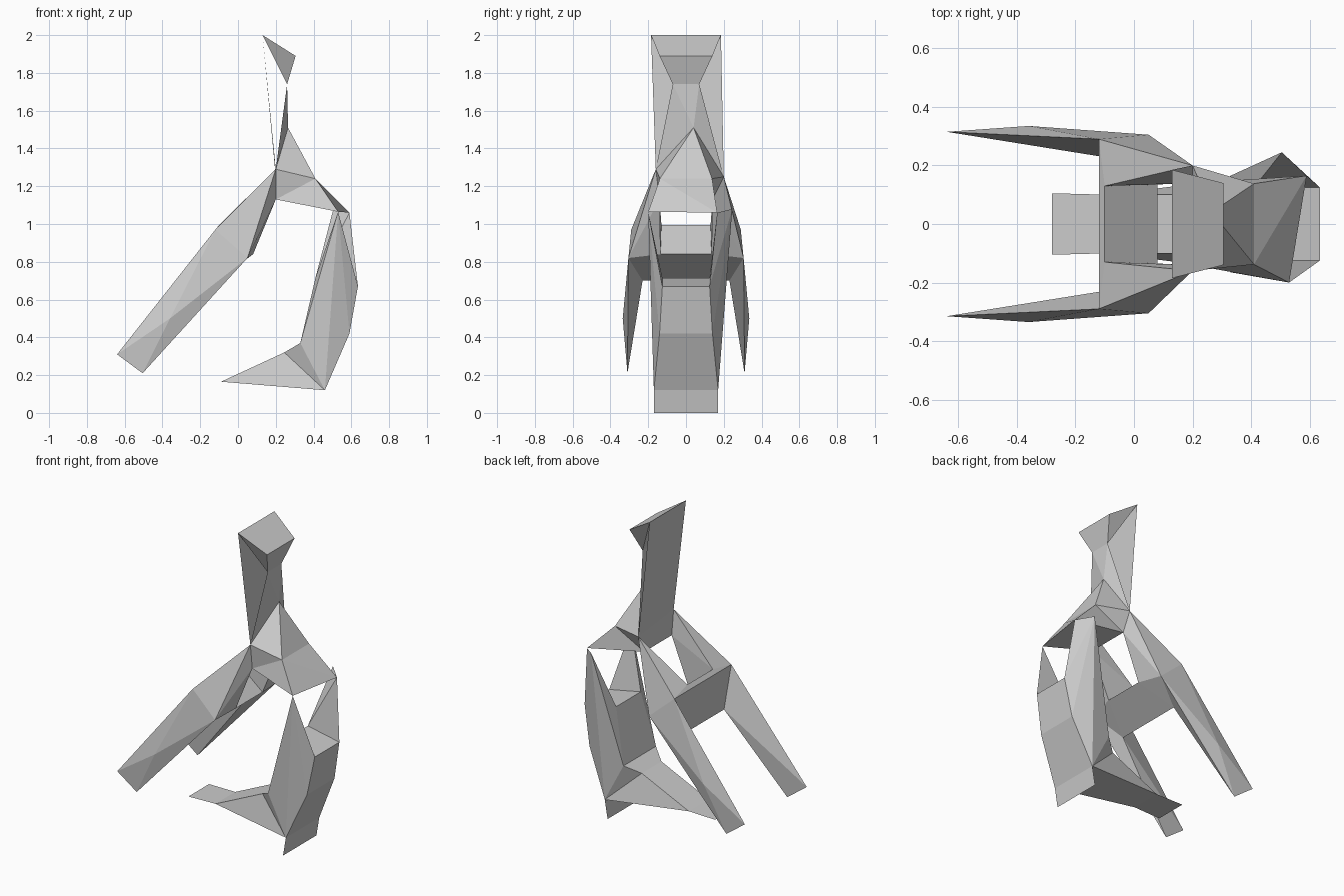
import bpy
import bmesh

cube = bpy.data.objects.get("Cube")
if cube:
    bpy.data.objects.remove(cube, do_unlink=True)

grey = bpy.data.materials.new("plain_grey")
grey.use_nodes = True
grey.diffuse_color = (0.6, 0.6, 0.6, 1)
grey.node_tree.nodes["Principled BSDF"].inputs["Base Color"].default_value = (0.6, 0.6, 0.6, 1)


def finish(name, bm):
    """Turn a bmesh into a flat shaded grey object."""
    bmesh.ops.recalc_face_normals(bm, faces=bm.faces)
    mesh = bpy.data.meshes.new(name)
    bm.to_mesh(mesh)
    bm.free()
    mesh.materials.append(grey)
    obj = bpy.data.objects.new(name, mesh)
    bpy.context.scene.collection.objects.link(obj)
    return obj


def hull(name, *points):
    """Solid faceted block wrapped around its corner points."""
    bm = bmesh.new()
    for p in points:
        bm.verts.new(p)
    result = bmesh.ops.convex_hull(bm, input=bm.verts)
    spare = [g for g in result["geom_interior"] if isinstance(g, bmesh.types.BMVert)]
    bmesh.ops.delete(bm, geom=spare, context="VERTS")
    return finish(name, bm)


def sheet(name, *faces):
    """Thin folded sheet made of polygons that share corners."""
    bm = bmesh.new()
    for face in faces:
        bm.faces.new([bm.verts.new(p) for p in face])
    bmesh.ops.remove_doubles(bm, verts=bm.verts, dist=0.0001)
    return finish(name, bm)


def pair(x, y, z):
    """The -y and +y corners of a symmetric feature."""
    return (x, -y, z), (x, y, z)


# Torso corners
shoulder = (0.2, -0.16, 1.29), (0.2, 0.2, 1.25)
belly = pair(0.2, 0.14, 1.13)
back = pair(0.41, 0.138, 1.24)
rump = (0.53, -0.2, 1.065), (0.59, 0.165, 1.06)
peak = (0.265, 0.04, 1.51)

# Head corners
crown = pair(0.13, 0.185, 2)
brow = pair(0.305, 0.14, 1.89)
throat = pair(0.26, 0.07, 1.74)

# Front leg corners
chest = pair(-0.1, 0.13, 0.995)
elbow = pair(0.08, 0.135, 0.84)
knee_front = pair(-0.12, 0.29, 0.97)
knee_back = pair(0.05, 0.305, 0.82)
knee_inner = pair(-0.11, 0.23, 0.7)
shin = pair(-0.36, 0.335, 0.5)
toe_front = pair(-0.64, 0.315, 0.31)
toe_back = pair(-0.505, 0.31, 0.21)

# Rear leg corners
hock = pair(0.635, 0.125, 0.67)
ledge = pair(0.41, 0.125, 0.715)
calf = pair(0.59, 0.14, 0.42)
heel = pair(0.46, 0.17, 0.12)
ankle = pair(0.33, 0.165, 0.37)
instep = pair(0.245, 0.1, 0.32)
toe = pair(-0.09, 0.1, 0.165)
toe_tip = pair(-0.28, 0.105, 0.163)
heel_tip = pair(0.44, 0.17, 0)
spike = (0.505, 0.245, 1.08)

# Torso in two wedges, so the back stays dished
hull("torso_front", peak, *shoulder, *back, *belly)
hull("torso_rear", *back, *belly, *rump)

# Open neck and wedge shaped head
hull("head", *crown, *brow, *throat)
sheet("neck_back", (*crown, shoulder[1], shoulder[0]))
sheet("neck_front",
      (*throat, peak),
      (throat[0], shoulder[0], peak),
      (throat[1], peak, shoulder[1]))

# Crossbar joining the front legs
hull("chest_crossbar", *chest, *elbow, *knee_front, *knee_inner)

# Front legs
for i, side in enumerate(("right", "left")):
    hull(side + "_front_upper_leg", shoulder[i], belly[i], knee_front[i],
         elbow[i], chest[i], knee_back[i])
    hull(side + "_front_knee", knee_front[i], knee_back[i], knee_inner[i], elbow[i])
    hull(side + "_front_lower_leg", knee_front[i], knee_back[i], knee_inner[i],
         shin[i], toe_front[i], toe_back[i])

# Rear legs rise from a shared lower block
tops = (rump[0],), (rump[1], spike)
for i, side in enumerate(("right", "left")):
    hull(side + "_rear_leg", *tops[i], hock[i], ledge[i], calf[i], heel[i], ankle[i])
hull("rear_shank", *hock, *ledge, *calf, *heel, *ankle)

# Rear foot with thin toe and heel plates
hull("rear_ankle", *heel, *ankle, *instep)
hull("rear_foot", *heel, *instep, *toe)
sheet("toe_plate", (*toe, toe_tip[1], toe_tip[0]))
sheet("heel_plate", (*heel, heel_tip[1], heel_tip[0]))
